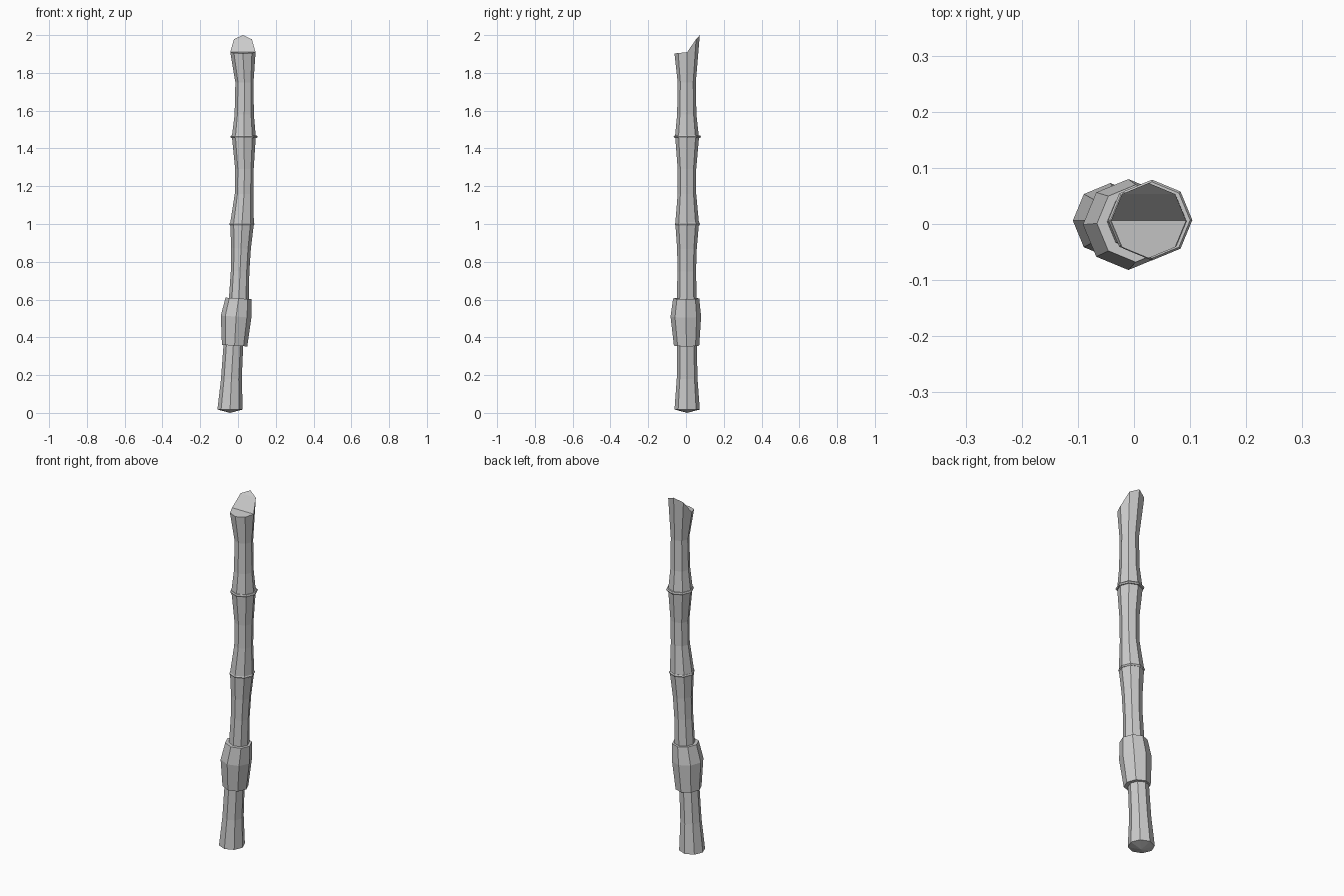
import bpy, bmesh
from math import sin, cos, pi

if "Cube" in bpy.data.objects:
    bpy.data.objects.remove(bpy.data.objects["Cube"])

SIDES = 8


def ring(bm, x, y, z, r, tilt=0.0):
    """One octagonal cross-section, slightly tilted with the lean of the stick."""
    out = []
    for i in range(SIDES):
        a = 2 * pi * i / SIDES
        out.append(bm.verts.new((x + r * cos(a), y + r * sin(a), z - tilt * r * cos(a))))
    return out


def bridge(bm, a, b):
    for i in range(SIDES):
        j = (i + 1) % SIDES
        bm.faces.new((a[i], a[j], b[j], b[i]))


def finish(bm, name):
    bmesh.ops.recalc_face_normals(bm, faces=bm.faces[:])
    me = bpy.data.meshes.new(name)
    bm.to_mesh(me)
    bm.free()
    bpy.context.collection.objects.link(bpy.data.objects.new(name, me))


def loft(name, sections, tilt=0.0, tip=None, cut=None):
    """Sections are (x, y, z, radius); tip closes the base, cut is a sloped top."""
    bm = bmesh.new()
    rings = [ring(bm, *s, tilt) for s in sections]
    if cut:
        for v in rings[-1]:
            v.co.z = cut(v.co.y)
    for a, b in zip(rings, rings[1:]):
        bridge(bm, a, b)
    base, t = rings[0], rings[-1]
    if tip:
        p = bm.verts.new(tip)
        for i in range(SIDES):
            bm.faces.new((p, base[(i + 1) % SIDES], base[i]))
    else:
        bm.faces.new(base[::-1])
    if cut:
        # strips across the cut, from the back point to the front point
        bm.faces.new((t[2], t[3], t[1]))
        bm.faces.new((t[1], t[3], t[4], t[0]))
        bm.faces.new((t[0], t[4], t[5], t[7]))
        bm.faces.new((t[7], t[5], t[6]))
    else:
        bm.faces.new(t)
    finish(bm, name)


def slope(y):
    """Height profile of the slanted cut."""
    if y < 0.01:
        return 1.908 + 0.1 * (y + 0.01)
    return 1.91 + 0.09 * min(1, (y - 0.002) / 0.068)


# Bamboo segments, bottom to top
loft("lower_segment", [(-0.042, 0.006, 0.018, 0.067), (-0.035, 0.006, 0.18, 0.055),
                       (-0.024, 0.005, 0.37, 0.052)], 0.0, tip=(-0.042, 0.006, 0.0))
loft("second_segment", [(0.004, 0.004, 0.59, 0.053), (0.011, 0.004, 0.75, 0.049),
                        (0.016, 0.005, 0.87, 0.052), (0.021, 0.006, 0.995, 0.062)], 0.05)
loft("third_segment", [(0.021, 0.006, 1.0, 0.063), (0.032, 0.005, 1.16, 0.049),
                       (0.034, 0.005, 1.29, 0.049), (0.031, 0.006, 1.46, 0.063)])
loft("top_segment", [(0.031, 0.005, 1.465, 0.063), (0.033, 0.004, 1.58, 0.051),
                     (0.034, 0.004, 1.75, 0.048), (0.026, 0.006, 1.91, 0.067)], cut=slope)

# Grip wrap and the raised joint rings
loft("grip", [(-0.018, 0.003, 0.356, 0.067), (-0.010, -0.001, 0.51, 0.081),
              (0.003, 0.001, 0.606, 0.069)], 0.06)
for name, x, z, r in (("lower_joint", 0.021, 1.0, 0.067), ("upper_joint", 0.032, 1.462, 0.072)):
    loft(name, [(x, 0.007, z - 0.007, r - 0.004), (x, 0.007, z, r), (x, 0.007, z + 0.007, r - 0.004)])
